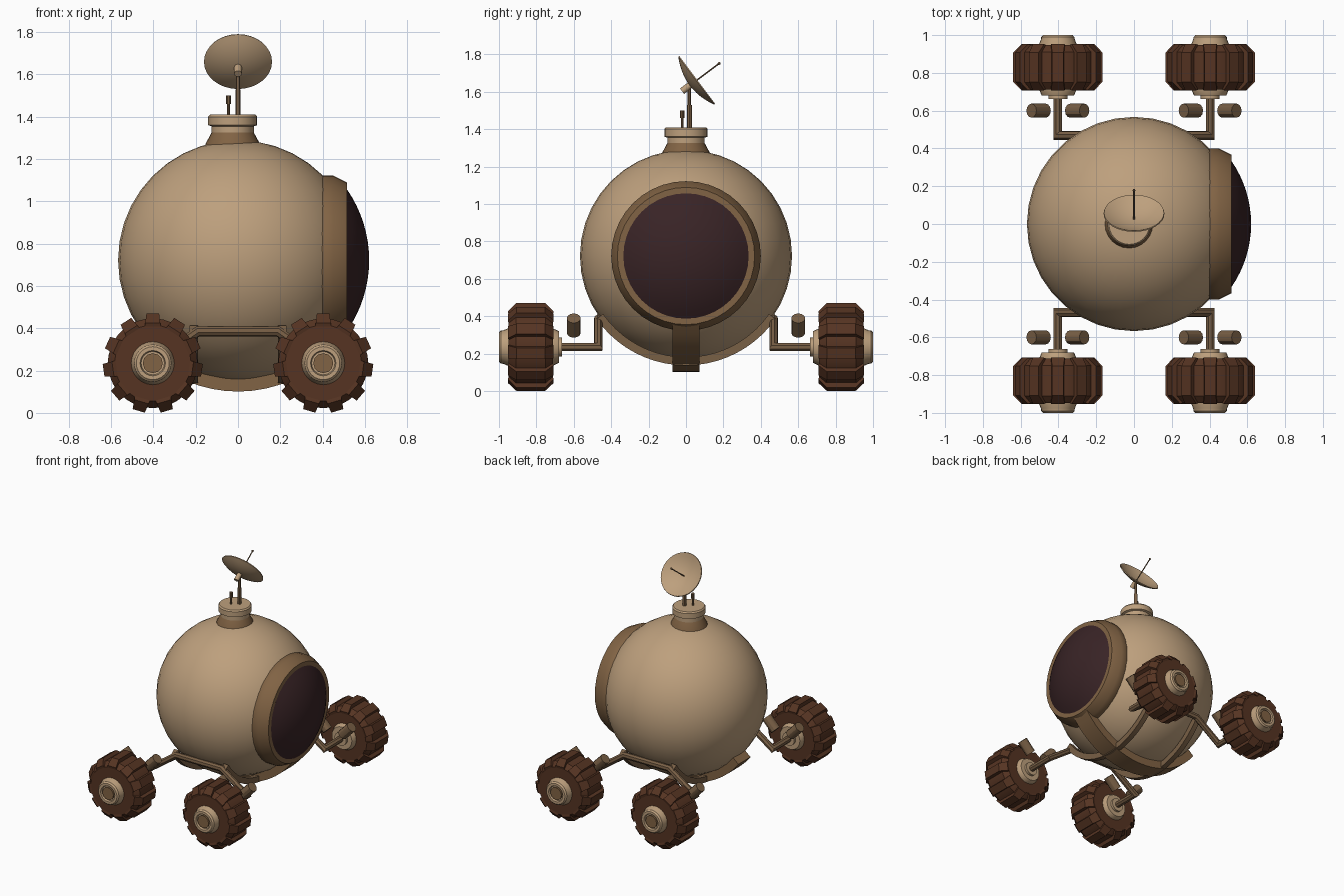
import bpy, bmesh, math
from mathutils import Vector, Matrix

if "Cube" in bpy.data.objects:
    bpy.data.objects.remove(bpy.data.objects["Cube"])


def material(name, rgb):
    m = bpy.data.materials.new(name)
    m.diffuse_color = (*rgb, 1)
    m.use_nodes = True
    m.node_tree.nodes["Principled BSDF"].inputs["Base Color"].default_value = m.diffuse_color
    return m


BEIGE = material("beige shell", (0.51, 0.35, 0.205))
BROWN = material("brown trim", (0.22, 0.125, 0.058))
METAL = material("frame brown", (0.19, 0.115, 0.06))
TIRE = material("dark tire", (0.092, 0.034, 0.016))
GLASS = material("dark glass", (0.04, 0.017, 0.019))


def finish(name, bm, mat):
    bmesh.ops.remove_doubles(bm, verts=bm.verts, dist=1e-5)
    bmesh.ops.recalc_face_normals(bm, faces=bm.faces)
    me = bpy.data.meshes.new(name)
    bm.to_mesh(me)
    bm.free()
    me.materials.append(mat)
    ob = bpy.data.objects.new(name, me)
    bpy.context.collection.objects.link(ob)
    return ob


def lathe(name, profile, origin, axis, mat, seg=32, closed=False):
    """Spin (distance along axis, radius) points around an axis."""
    bm = bmesh.new()
    rot = Vector(axis).to_track_quat('Z', 'Y').to_matrix()
    rings = []
    for t, r in profile:
        rings.append([bm.verts.new(Vector(origin) + rot @ Vector(
            (r * math.cos(a), r * math.sin(a), t)))
            for a in (2 * math.pi * i / seg for i in range(seg))])
    pairs = list(zip(rings, rings[1:]))
    if closed:
        pairs.append((rings[-1], rings[0]))
    for a, b in pairs:
        for i in range(seg):
            j = (i + 1) % seg
            bm.faces.new((a[i], a[j], b[j], b[i]))
    return finish(name, bm, mat)


def rod(name, p, q, r, mat, seg=16):
    d = Vector(q) - Vector(p)
    return lathe(name, [(0, 0), (0, r), (d.length, r), (d.length, 0)], p, d, mat, seg)


def sweep(name, path, section, up, mat):
    """Sweep a cross-section along a path with mitred corners."""
    bm = bmesh.new()
    pts = [Vector(p) for p in path]
    dirs = [(b - a).normalized() for a, b in zip(pts, pts[1:])]
    side = dirs[0].cross(Vector(up)).normalized()
    up = side.cross(dirs[0])
    ring = [pts[0] + side * u + up * v for u, v in section]
    rings = [[bm.verts.new(c) for c in ring]]
    for i, d in enumerate(dirs):
        n = d + dirs[i + 1] if i + 1 < len(dirs) else d
        ring = [c + d * ((pts[i + 1] - c).dot(n) / d.dot(n)) for c in ring]
        rings.append([bm.verts.new(c) for c in ring])
    k = len(section)
    for a, b in zip(rings, rings[1:]):
        for i in range(k):
            bm.faces.new((a[i], a[(i + 1) % k], b[(i + 1) % k], b[i]))
    bm.faces.new(rings[0])
    bm.faces.new(rings[-1])
    return finish(name, bm, mat)


def rect(w, h):
    return [(-w, -h), (w, -h), (w, h), (-w, h)]


def arc(radius, a0, a1, n):
    """(sideways, height) points around the body centre, angle 0 = straight down."""
    return [(radius * math.sin(a), CZ - radius * math.cos(a))
            for a in (math.radians(a0 + (a1 - a0) * i / n) for i in range(n + 1))]


CZ = 0.722

# Round cabin
bm = bmesh.new()
bmesh.ops.create_uvsphere(bm, u_segments=36, v_segments=20, radius=0.567,
                          matrix=Matrix.Translation((0, 0, CZ)))
finish("cabin_sphere", bm, BEIGE)

# Window frame and domed glass facing +x
lathe("window_frame", [(0.38, 0.33), (0.38, 0.39), (0.40, 0.40), (0.45, 0.40),
                       (0.515, 0.367), (0.515, 0.335), (0.50, 0.33)],
      (0, 0, CZ), (1, 0, 0), BROWN, 40, True)
R = 0.587
dome = [(0.62 - R + R * math.cos(a), R * math.sin(a))
        for a in (math.asin(0.335 / R) * i / 8 for i in range(9))]
lathe("window_glass", dome + [(0.49, 0.335)], (0, 0, CZ), (1, 0, 0), GLASS, 40)

# Roof turret
T = (-0.025, 0, 0)
lathe("turret_base", [(1.24, 0), (1.24, 0.135), (1.275, 0.127), (1.325, 0.10), (1.325, 0)],
      T, (0, 0, 1), BROWN, 24)
lathe("turret_cap", [(1.32, 0), (1.32, 0.10), (1.355, 0.10), (1.36, 0.116), (1.40, 0.116),
                     (1.41, 0.108), (1.41, 0)], T, (0, 0, 1), BEIGE, 24)
lathe("short_antenna", [(1.40, 0), (1.40, 0.008), (1.46, 0.008), (1.46, 0.012),
                        (1.50, 0.012), (1.50, 0)], (-0.045, -0.02, 0), (0, 0, 1), METAL, 10)
lathe("dish_mast", [(1.40, 0), (1.40, 0.013), (1.53, 0.013), (1.53, 0.009),
                    (1.63, 0.009), (1.63, 0)], (0, 0.018, 0), (0, 0, 1), METAL, 12)

# Satellite dish, tilted up and back
N = Vector((0, 0.8, 0.6))
C = Vector((0, 0.055, 1.66))
outer = [(-0.044 * (1 - (i / 6) ** 2), 0.161 * i / 6) for i in range(7)]
inner = [(t + 0.006, r * 0.985) for t, r in reversed(outer)]
lathe("dish", outer + inner, C, N, BEIGE, 32)
rod("dish_mount", C - N * 0.095, C - N * 0.038, 0.018, BEIGE)
rod("dish_feed", C - N * 0.04, C + N * 0.15, 0.004, METAL, 8)
bm = bmesh.new()
bmesh.ops.create_uvsphere(bm, u_segments=10, v_segments=6, radius=0.008,
                          matrix=Matrix.Translation(C + N * 0.153))
finish("dish_feed_tip", bm, METAL)

# Keel strap and cross hoops under the cabin
sweep("keel_strap", [(x, 0, z) for x, z in arc(0.585, -53, 54, 18)],
      rect(0.073, 0.036), (0, 0, 1), BROWN)
for x in (-0.21, 0.21):
    sweep("hoop", [(x, y, z) for y, z in arc(0.563, -55, 55, 20)],
          rect(0.02, 0.022), (0, 0, 1), METAL)

OCT = [(0.024 * math.cos(math.pi * (i + 0.5) / 4), 0.024 * math.sin(math.pi * (i + 0.5) / 4))
       for i in range(8)]
LUG = [(-0.115, 0.16), (-0.122, 0.19), (-0.077, 0.235),
       (0.077, 0.235), (0.122, 0.19), (0.115, 0.16)]
WX, WY, WZ = 0.403, 0.83, 0.235


def lugs(name, centre, count=11):
    bm = bmesh.new()
    for i in range(count):
        m = Matrix.Translation(centre) @ Matrix.Rotation(2 * math.pi * i / count, 4, 'Y')
        a, b = ([bm.verts.new(m @ Vector((sx * (0.030 + (0.235 - r) * 0.12), t, r)))
                 for t, r in LUG] for sx in (-1, 1))
        bm.faces.new(a)
        bm.faces.new(b)
        for k in range(6):
            j = (k + 1) % 6
            bm.faces.new((a[k], a[j], b[j], b[k]))
    return finish(name, bm, TIRE)


for s, side in ((-1, "near"), (1, "far")):
    # Bent suspension bar joining both wheels of a side
    y = s * 0.469
    sweep(side + "_suspension_bar",
          [(-WX, s * 0.70, WZ), (-WX, y, WZ), (-0.19, y, 0.385),
           (0.19, y, 0.385), (WX, y, WZ), (WX, s * 0.70, WZ)], OCT, (0, 0, 1), METAL)
    for e, end in ((-1, "rear"), (1, "front")):
        n = f"{side}_{end}"
        c = (e * WX, s * WY, WZ)
        # Tire, tread lugs, hub and axle cap
        lathe(n + "_tire", [(-0.118, 0.06), (-0.118, 0.18), (-0.08, 0.212), (0.08, 0.212),
                            (0.118, 0.18), (0.118, 0.06)], c, (0, s, 0), TIRE, 33, True)
        lugs(n + "_tread", c)
        lathe(n + "_hub", [(-0.168, 0), (-0.168, 0.05), (-0.150, 0.05), (-0.150, 0.085),
                           (-0.118, 0.10), (0.118, 0.102), (0.145, 0.09), (0.16, 0.088),
                           (0.17, 0.078), (0.17, 0.06), (0.155, 0.055), (0.155, 0)],
              c, (0, s, 0), BEIGE, 24)
        rod(n + "_axle_cap", (c[0], s * 0.97, WZ), (c[0], s * 0.998, WZ), 0.047, BROWN, 12)
        # Pair of damper cylinders in a V above the axle arm
        for v in (-1, 1):
            rod(n + "_damper", (c[0] + v * 0.064, s * 0.60, 0.311),
                (c[0] + v * 0.14, s * 0.60, 0.389), 0.037, METAL, 12)

# Smooth curved surfaces, keep hard edges
for ob in bpy.data.objects:
    ob.select_set(True)
bpy.context.view_layer.objects.active = bpy.data.objects["cabin_sphere"]
bpy.ops.object.shade_smooth_by_angle(angle=math.radians(30))
